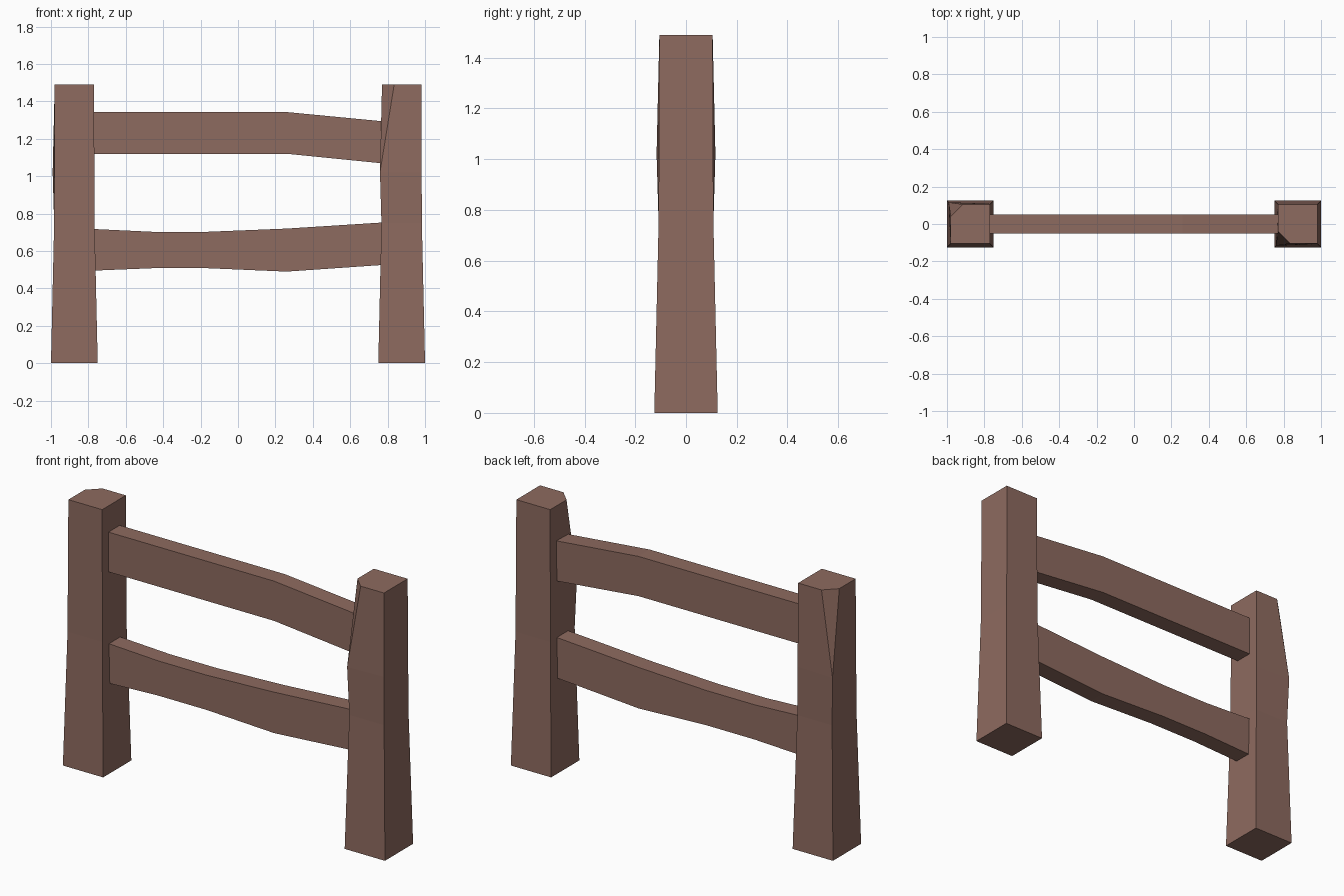
import bpy, bmesh, math

if "Cube" in bpy.data.objects:
    bpy.data.objects.remove(bpy.data.objects["Cube"])

wood = bpy.data.materials.new("brown_wood")
wood.diffuse_color = (0.27, 0.145, 0.115, 1)
wood.use_nodes = True
wood.node_tree.nodes["Principled BSDF"].inputs["Base Color"].default_value = wood.diffuse_color


def finish(name, bm):
    bmesh.ops.recalc_face_normals(bm, faces=bm.faces)
    mesh = bpy.data.meshes.new(name)
    bm.to_mesh(mesh)
    bm.free()
    mesh.materials.append(wood)
    obj = bpy.data.objects.new(name, mesh)
    bpy.context.collection.objects.link(obj)
    return obj


# Tapered square post with one chipped top corner (local -x, -y)
def post(name, x, turn):
    bm = bmesh.new()
    rings = []
    for z, h, corner in ((0, 0.125, 0.125), (0.75, 0.108, 0.108), (1.02, 0.107, 0.116)):
        pts = [(-corner, -corner), (h, -h), (h, h), (-h, h)]
        rings.append([bm.verts.new((px, py, z)) for px, py in pts])
    t, cut = 0.105, 0.04
    top = [bm.verts.new((px, py, 1.49)) for px, py in
           ((-t, -cut), (-cut, -t), (t, -t), (t, t), (-t, t))]
    bm.faces.new(rings[0])
    for a, b in zip(rings, rings[1:]):
        for i in range(4):
            j = (i + 1) % 4
            bm.faces.new((a[i], a[j], b[j], b[i]))
    r = rings[-1]
    bm.faces.new((r[0], top[1], top[0]))
    for i in range(4):
        bm.faces.new((r[i], r[(i + 1) % 4], top[(i + 2) % 5], top[i + 1]))
    bm.faces.new(top)
    obj = finish(name, bm)
    obj.location.x = x
    obj.rotation_euler.z = turn


# Bent plank: stations of (x, bottom z, top z), extruded through y
def rail(name, stations, half=0.05):
    bm = bmesh.new()
    rings = [[bm.verts.new((x, y, z)) for y, z in
              ((-half, lo), (half, lo), (half, hi), (-half, hi))]
             for x, lo, hi in stations]
    for a, b in zip(rings, rings[1:]):
        for i in range(4):
            j = (i + 1) % 4
            bm.faces.new((a[i], a[j], b[j], b[i]))
    bm.faces.new(rings[0])
    bm.faces.new(rings[-1])
    finish(name, bm)


post("left_post", -0.875, -math.pi / 2)
post("right_post", 0.875, 0)
rail("upper_rail", [(-0.78, 1.12, 1.343), (0.26, 1.12, 1.343), (0.78, 1.068, 1.293)])
rail("lower_rail", [(-0.78, 0.495, 0.718), (-0.46, 0.508, 0.703), (-0.16, 0.508, 0.703),
                    (0.26, 0.49, 0.72), (0.78, 0.526, 0.753)])
